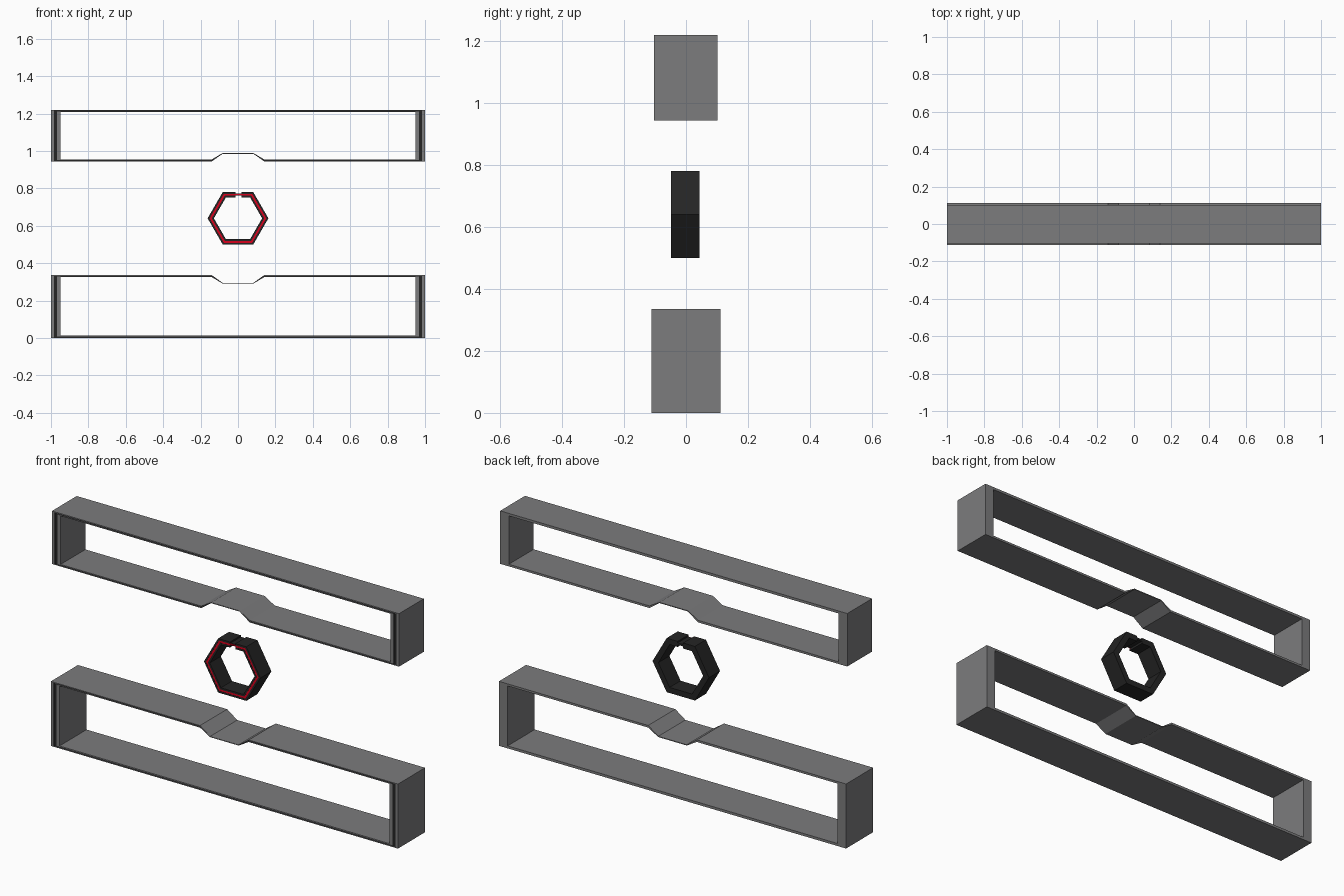
import bpy, bmesh, math

if "Cube" in bpy.data.objects:
    bpy.data.objects.remove(bpy.data.objects["Cube"])

GREY = (0.2, 0.2, 0.205, 1)
DARK = (0.018, 0.018, 0.018, 1)
RED = (0.7, 0.0, 0.012, 1)
mats = {}


def material(color):
    if color not in mats:
        mats[color] = bpy.data.materials.new("tint")
        mats[color].diffuse_color = color
    return mats[color]


def band(name, outer, inner, section, closed=True, color=GREY):
    """Sweep a section of (t, y) points round a path; t blends outer to inner."""
    bm = bmesh.new()
    rows = []
    for (xo, zo), (xi, zi) in zip(outer, inner):
        rows.append([bm.verts.new((xo + (xi - xo) * t, y, zo + (zi - zo) * t))
                     for t, y in section])
    n, m = len(rows), len(section)
    for i in range(n if closed else n - 1):
        a, b = rows[i], rows[(i + 1) % n]
        for j in range(m):
            k = (j + 1) % m
            bm.faces.new((a[j], a[k], b[k], b[j]))
    if not closed:
        bm.faces.new(rows[0])
        bm.faces.new(rows[-1][::-1])
    bmesh.ops.recalc_face_normals(bm, faces=bm.faces)
    me = bpy.data.meshes.new(name)
    bm.to_mesh(me)
    bm.free()
    ob = bpy.data.objects.new(name, me)
    bpy.context.collection.objects.link(ob)
    me.materials.append(material(color))
    return ob


def grooved(y0, y1, d, t0, t1):
    """Wall section with a shallow channel in its front edge."""
    return [(0, y1), (0, y0), (t0, y0), (t0, y0 + d),
            (t1, y0 + d), (t1, y0), (1, y0), (1, y1)]


def strip(y0, y1, t0, t1):
    return [(t0, y0), (t1, y0), (t1, y1), (t0, y1)]


def frame_loop(x, base, edge, dip, w0=0.14, w1=0.082):
    return [(-x, base), (x, base), (x, edge), (w0, edge), (w1, dip),
            (-w1, dip), (-w0, edge), (-x, edge)]


# Long hollow frames: lower one dips down, upper one is flipped
for name, base, edge, s, y0, y1 in (("lower_frame", 0.0, 0.336, 1, -0.112, 0.111),
                                    ("upper_frame", 1.22, 0.944, -1, -0.103, 0.101)):
    outer = frame_loop(1.0, base, edge, edge - s * 0.041)
    inner = frame_loop(0.95, base + s * 0.013, edge - s * 0.011, edge - s * 0.045)
    band(name, outer, inner, grooved(y0, y1, 0.006, 0.3, 0.65))
    # Dark insert lying in the channel
    band(name + "_insert", outer, inner, strip(y0 + 0.003, y0 + 0.006, 0.3, 0.65), color=DARK)

# Split hexagonal ring, open at the top
CZ, R, RI = 0.64, 0.1625, 0.129
GL, GR = -0.013, 0.018


def hex_path(r):
    top = CZ + r * math.sin(math.pi / 3)
    pts = [(r * math.cos(math.radians(60 - 60 * i)),
            CZ + r * math.sin(math.radians(60 - 60 * i))) for i in range(6)]
    return [(GR, top)] + pts + [(GL, top)]


ho, hi = hex_path(R), hex_path(RI)
band("hex_ring", ho, hi, grooved(-0.048, 0.043, 0.006, 0.33, 0.67), False, DARK)
band("hex_red_insert", ho, hi, strip(-0.047, -0.042, 0.33, 0.67), False, RED)

# Thin bridge closing the gap
go, gi = [ho[-1], ho[0]], [hi[-1], hi[0]]
band("gap_bridge", go, gi, strip(-0.042, 0.043, 0.28, 0.62), False, DARK)
band("gap_red_insert", go, gi, strip(-0.047, -0.042, 0.35, 0.55), False, RED)

for m in bpy.data.materials:
    if m.users and not m.is_grease_pencil:
        m.use_nodes = True
        m.node_tree.nodes["Principled BSDF"].inputs["Base Color"].default_value = m.diffuse_color
